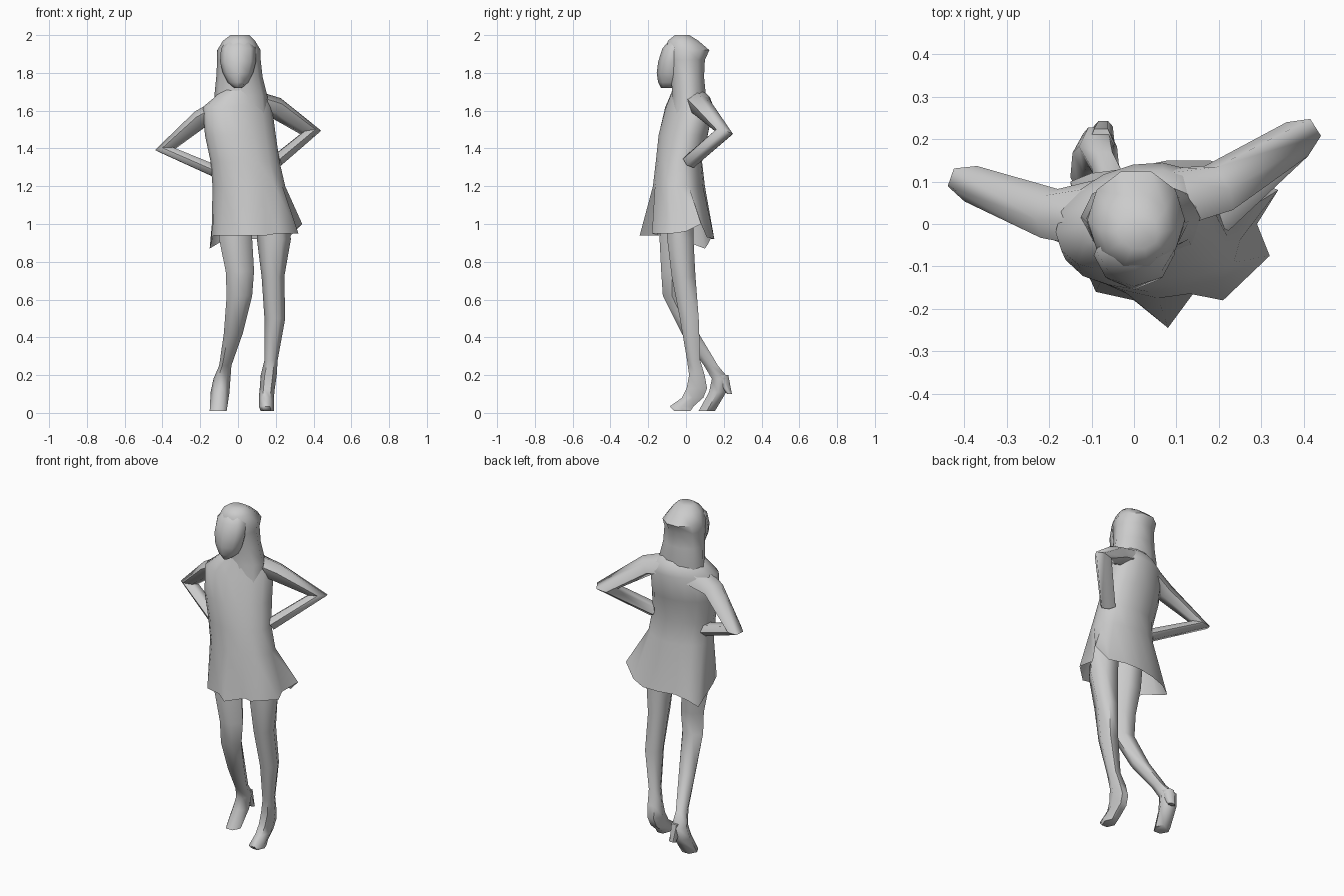
import bpy, bmesh, math
from mathutils import Vector


def mesh_from_rings(name, rings, cap_top=True, cap_end=True):
    """Skin a list of equally long point rings."""
    bm = bmesh.new()
    vs = [[bm.verts.new(p) for p in r] for r in rings]
    n = len(rings[0])
    for a, b in zip(vs, vs[1:]):
        for i in range(n):
            bm.faces.new((a[i], a[(i + 1) % n], b[(i + 1) % n], b[i]))
    if cap_top:
        bm.faces.new(vs[0])
    if cap_end:
        bm.faces.new(vs[-1])
    bmesh.ops.recalc_face_normals(bm, faces=bm.faces)
    me = bpy.data.meshes.new(name)
    bm.to_mesh(me)
    bm.free()
    ob = bpy.data.objects.new(name, me)
    bpy.context.collection.objects.link(ob)
    bpy.ops.object.select_all(action='DESELECT')
    ob.select_set(True)
    bpy.context.view_layer.objects.active = ob
    bpy.ops.object.shade_smooth_by_angle(angle=math.radians(62))
    return ob


def oval(z, x0, x1, y0, y1, n=8, shear=0.0):
    """Level oval ring filling the given x and y ranges."""
    cx, cy, rx, ry = (x0 + x1) / 2, (y0 + y1) / 2, (x1 - x0) / 2, (y1 - y0) / 2
    out = []
    for i in range(n):
        a = 2 * math.pi * i / n
        dx = rx * math.cos(a)
        out.append((cx + dx, cy + ry * math.sin(a) + shear * dx, z))
    return out


def loft(name, ranges, n=8):
    return mesh_from_rings(name, [oval(*r, n=n) for r in ranges])


def bent_tube(name, pts, radii, n=8):
    """Tube through points; radii = (across the bend plane, within it)."""
    p = [Vector(q) for q in pts]
    u = (p[-2] - p[0]).cross(p[-1] - p[-2]).normalized()
    rings = []
    for i, c in enumerate(p):
        t = Vector()
        if i > 0:
            t += (c - p[i - 1]).normalized()
        if i < len(p) - 1:
            t += (p[i + 1] - c).normalized()
        v = t.normalized().cross(u)
        ru, rv = radii[i]
        rings.append([c + u * ru * math.cos(2 * math.pi * k / n)
                      + v * rv * math.sin(2 * math.pi * k / n) for k in range(n)])
    return mesh_from_rings(name, rings)


# Head with long hair
loft("hair", [
    (2.00, -.04, .06, -.06, .02), (1.97, -.08, .09, -.10, .07),
    (1.92, -.11, .12, -.11, .13), (1.87, -.11, .12, -.10, .105),
    (1.78, -.115, .13, -.085, .10), (1.68, -.125, .155, -.075, .11),
    (1.56, -.13, .165, -.09, .09)], n=10)
loft("face", [
    (1.985, -.05, .06, -.075, .0), (1.93, -.09, .095, -.125, .0),
    (1.86, -.095, .095, -.147, .0), (1.80, -.08, .08, -.155, .0),
    (1.75, -.055, .055, -.148, .0), (1.72, -.02, .02, -.132, -.05)])

# Dress: torso rings that end in an uneven, folded hem
hem = [(.29, 0, .96), (.34, .08, 1.0), (.27, .11, .93), (.18, .15, .92),
       (.08, .15, .92), (-.02, .13, .92), (-.10, .12, .90), (-.15, .10, .87),
       (-.14, .02, .90), (-.13, -.07, .94), (-.09, -.16, .94), (0, -.18, .94),
       (.08, -.245, .94), (.15, -.15, .94), (.21, -.18, .95), (.32, -.075, .95)]
torso = [
    (1.72, -.08, .11, -.07, .08, .1), (1.67, -.125, .155, -.085, .125, .2),
    (1.62, -.185, .18, -.105, .14, .2), (1.47, -.175, .20, -.145, .115, .12),
    (1.33, -.145, .22, -.16, .085, .05), (1.20, -.135, .25, -.175, .10, .0)]
rings = [oval(*r[:5], n=16, shear=r[5]) for r in torso] + [hem]
mesh_from_rings("dress", rings, cap_end=False)

# Arms, hands on hips
bent_tube("left_arm",
          [(-.08, .03, 1.61), (-.20, .025, 1.555), (-.385, .095, 1.395), (-.12, -.02, 1.28)],
          [(.09, .06), (.062, .048), (.045, .058), (.045, .036)], n=6)
bent_tube("right_arm",
          [(.06, .06, 1.65), (.20, .085, 1.615), (.385, .20, 1.485), (.20, .02, 1.33)],
          [(.085, .06), (.065, .055), (.05, .06), (.045, .037)], n=6)

# Legs running down into the shoes
loft("left_leg", [
    (1.10, -.10, .07, -.14, .02), (.92, -.10, .075, -.15, .0),
    (.75, -.065, .085, -.14, -.01), (.62, -.06, .075, -.13, -.02),
    (.42, -.075, .025, -.03, .075), (.25, -.10, -.035, .09, .175),
    (.18, -.13, -.04, .13, .235), (.11, -.145, -.045, .115, .22),
    (.01, -.15, -.06, .06, .16)], n=6)
loft("right_leg", [
    (1.10, .10, .26, -.11, .05), (.92, .10, .28, -.11, .05),
    (.72, .125, .245, -.085, .06), (.50, .14, .25, -.04, .075),
    (.28, .14, .21, .0, .08), (.20, .12, .205, .01, .105),
    (.13, .115, .195, -.005, .12), (.08, .11, .19, -.03, .10),
    (.035, .11, .19, -.095, .05), (.01, .12, .19, -.07, .03)], n=6)

# Raised heel of the trailing shoe
loft("left_heel", [
    (.20, -.11, -.045, .14, .23), (.10, -.095, -.05, .215, .245)], n=6)
